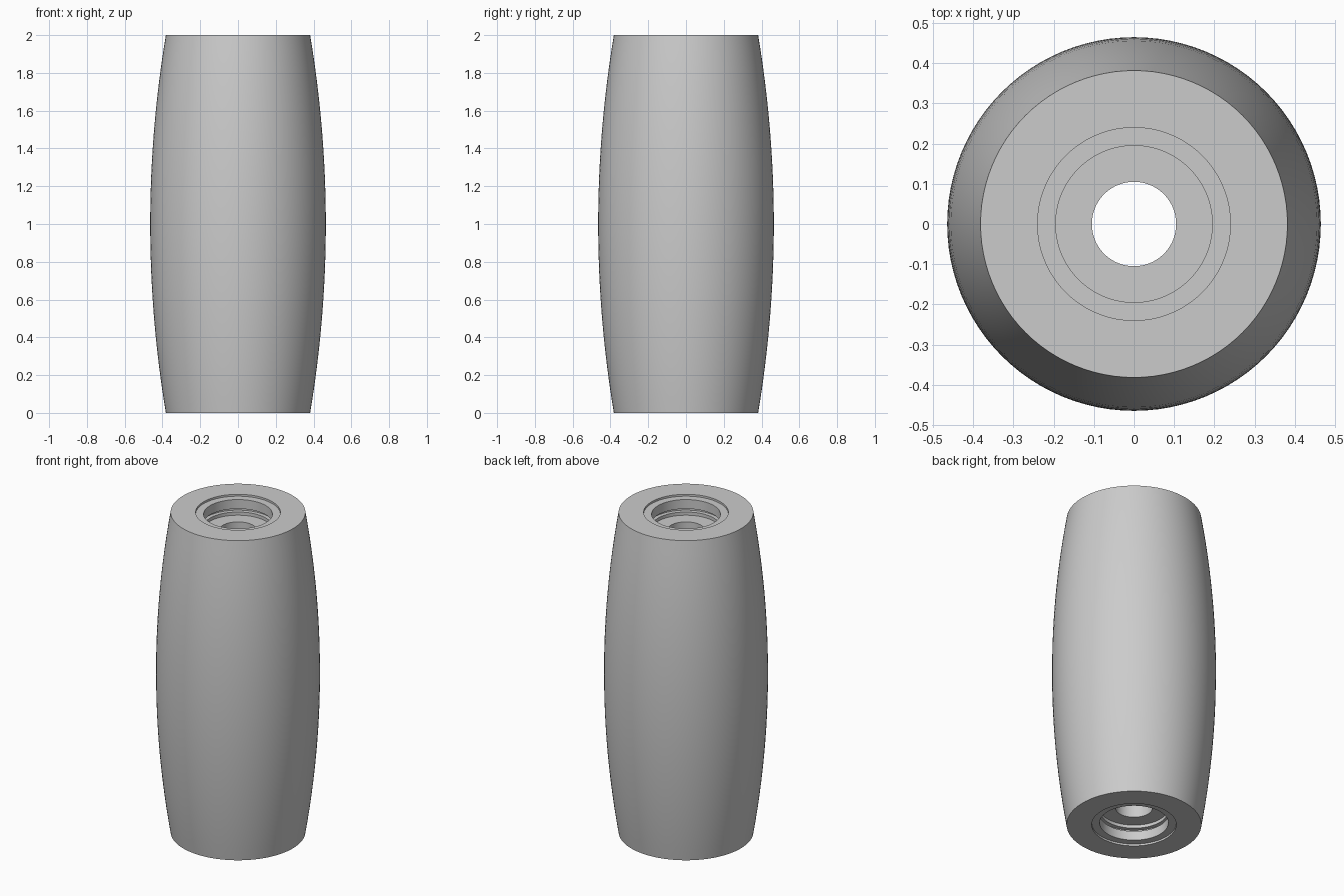
import bpy
import math

if "Cube" in bpy.data.objects:
    bpy.data.objects.remove(bpy.data.objects["Cube"], do_unlink=True)

SIDES = 96
grey = bpy.data.materials.new("light_grey")
grey.use_nodes = True
colour = (0.6, 0.6, 0.6, 1)
grey.diffuse_color = colour
grey.node_tree.nodes["Principled BSDF"].inputs["Base Color"].default_value = colour


def lathe(name, profile):
    """Revolve a closed (radius, height) loop around the z axis."""
    n = len(profile)
    verts = []
    for i in range(SIDES):
        a = math.tau * i / SIDES
        verts += [(r * math.cos(a), r * math.sin(a), z) for r, z in profile]
    faces = []
    for i in range(SIDES):
        p, q = i * n, (i + 1) % SIDES * n
        for j in range(n):
            k = (j + 1) % n
            faces.append((p + j, q + j, q + k, p + k))
    mesh = bpy.data.meshes.new(name)
    mesh.from_pydata(verts, [], faces)
    mesh.materials.append(grey)
    obj = bpy.data.objects.new(name, mesh)
    bpy.context.collection.objects.link(obj)
    bpy.ops.object.select_all(action="DESELECT")
    obj.select_set(True)
    bpy.context.view_layer.objects.active = obj
    bpy.ops.object.shade_smooth_by_angle(angle=math.radians(30))
    return obj


# Barrel side: a shallow arc, widest at mid height
mid, end, steps = 0.465, 0.382, 24
arc_radius = (1 + (mid - end) ** 2) / (2 * (mid - end))
side = []
for i in range(steps + 1):
    z = 2 * i / steps
    side.append((mid - arc_radius + math.sqrt(arc_radius ** 2 - (z - 1) ** 2), z))

# Stepped socket (radius, depth): shallow recess, lip, undercut groove, bore
socket = [(0.24, 0), (0.24, 0.012), (0.195, 0.012), (0.195, 0.07),
          (0.22, 0.07), (0.22, 0.09), (0.195, 0.09), (0.195, 0.11),
          (0.105, 0.11)]
top = [(r, 2 - d) for r, d in socket]
bottom = [(r, d) for r, d in reversed(socket)]
lathe("barrel_body", side + top + bottom)
